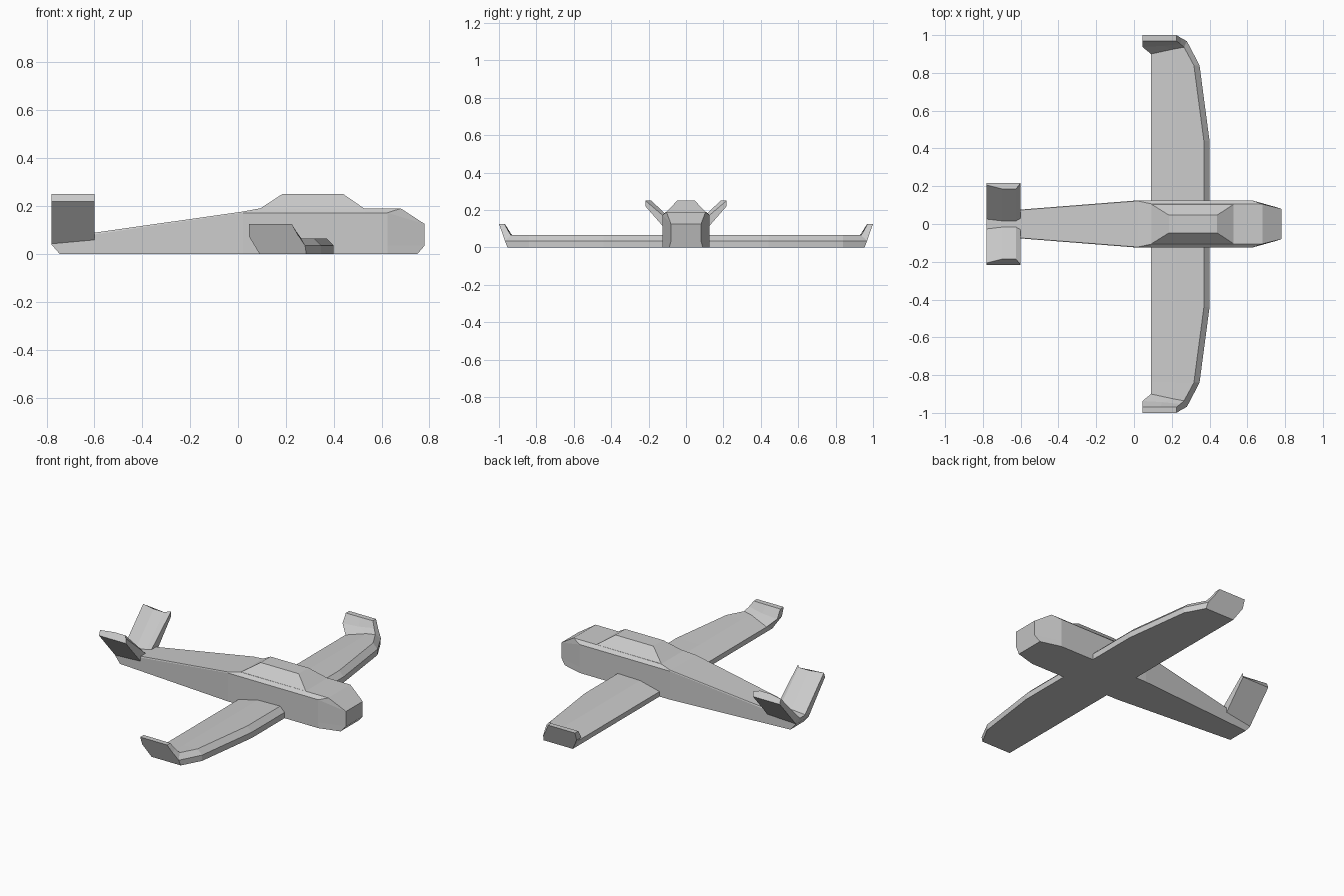
import bpy, bmesh

cube = bpy.data.objects.get("Cube")
if cube:
    bpy.data.objects.remove(cube, do_unlink=True)

grey = bpy.data.materials.new("light_grey")
grey.use_nodes = True
grey.diffuse_color = (0.6, 0.6, 0.6, 1)
grey.node_tree.nodes["Principled BSDF"].inputs["Base Color"].default_value = grey.diffuse_color


def loft(name, rings, mirror=False, cap_start=True):
    """Skin a closed hull through rings of equal point count."""
    bm = bmesh.new()
    loops = [[bm.verts.new(p) for p in ring] for ring in rings]
    n = len(loops[0])
    for a, b in zip(loops, loops[1:]):
        for i in range(n):
            j = (i + 1) % n
            bm.faces.new((a[i], a[j], b[j], b[i]))
    if cap_start:
        bm.faces.new(loops[0])
    bm.faces.new(loops[-1])
    bmesh.ops.remove_doubles(bm, verts=bm.verts, dist=0.0005)
    bmesh.ops.recalc_face_normals(bm, faces=bm.faces)
    mesh = bpy.data.meshes.new(name)
    bm.to_mesh(mesh)
    bm.free()
    mesh.materials.append(grey)
    obj = bpy.data.objects.new(name, mesh)
    bpy.context.collection.objects.link(obj)
    if mirror:
        mod = obj.modifiers.new("mirror_sides", 'MIRROR')
        mod.use_axis = (False, True, False)
    return obj


def both_sides(half):
    """Close a half profile by mirroring it across the centre line."""
    return half + [(x, -y, z) for x, y, z in reversed(half)]


def body_section(x, top_x, top_w, top_z):
    w = 0.125
    return [(x, w, 0), (x, w, 0.035), (x, w, 0.172), (top_x, top_w, top_z)]


# Fuselage, tail to nose
tail = [(-0.745, 0.065, 0), (-0.78, 0.062, 0.04), (-0.78, 0.062, 0.055), (-0.78, 0.06, 0.063)]
nose = [(0.75, 0.09, 0), (0.78, 0.08, 0.035), (0.78, 0.08, 0.125), (0.78, 0.08, 0.125)]
sections = [tail,
            body_section(0.02, 0.02, 0.122, 0.177),
            body_section(0.09, 0.09, 0.107, 0.19),
            body_section(0.53, 0.53, 0.105, 0.19),
            body_section(0.625, 0.68, 0.105, 0.19),
            nose]
loft("fuselage", [both_sides(s) for s in sections])

# Canopy, a tapered block
def rectangle(x0, x1, w, z):
    return [(x0, -w, z), (x1, -w, z), (x1, w, z), (x0, w, z)]

loft("canopy", [rectangle(0.09, 0.53, 0.106, 0.188), rectangle(0.185, 0.44, 0.047, 0.25)])


# Wings with upturned tips
def wing_section(y, lead):
    return [(0.09, y, 0), (lead, y, 0), (lead, y, 0.035),
            (lead - 0.03, y, 0.065), (0.22, y, 0.062), (0.09, y, 0.03)]

tip_root = [(0.09, 0.955, 0), (0.285, 0.955, 0), (0.28, 0.968, 0.035),
            (0.265, 0.936, 0.065), (0.21, 0.926, 0.06), (0.09, 0.9, 0.03)]
tip_mid = [(0.045, 0.982, 0.075), (0.252, 0.982, 0.075), (0.252, 0.983, 0.078),
           (0.245, 0.953, 0.092), (0.15, 0.943, 0.08), (0.045, 0.937, 0.075)]
tip_top = [(0.045, 1, 0.125), (0.225, 1, 0.125), (0.225, 0.985, 0.125),
           (0.225, 0.97, 0.125), (0.14, 0.968, 0.125), (0.045, 0.968, 0.125)]
loft("wings", [wing_section(0, 0.4), wing_section(0.44, 0.4), wing_section(0.84, 0.347),
               tip_root, tip_mid, tip_top], mirror=True, cap_start=False)

# V tail fins with a flat outer face and a bulged inner face
fin_root = [(-0.78, 0.06, 0.04), (-0.6, 0.073, 0.055), (-0.6, 0.03, 0.09),
            (-0.625, 0.016, 0.088), (-0.695, 0.016, 0.078), (-0.78, 0.026, 0.065)]
fin_tip = [(-0.78, 0.217, 0.22), (-0.6, 0.217, 0.22), (-0.6, 0.217, 0.25),
           (-0.625, 0.185, 0.25), (-0.695, 0.185, 0.25), (-0.78, 0.206, 0.25)]
loft("tail_fins", [fin_root, fin_tip], mirror=True)
